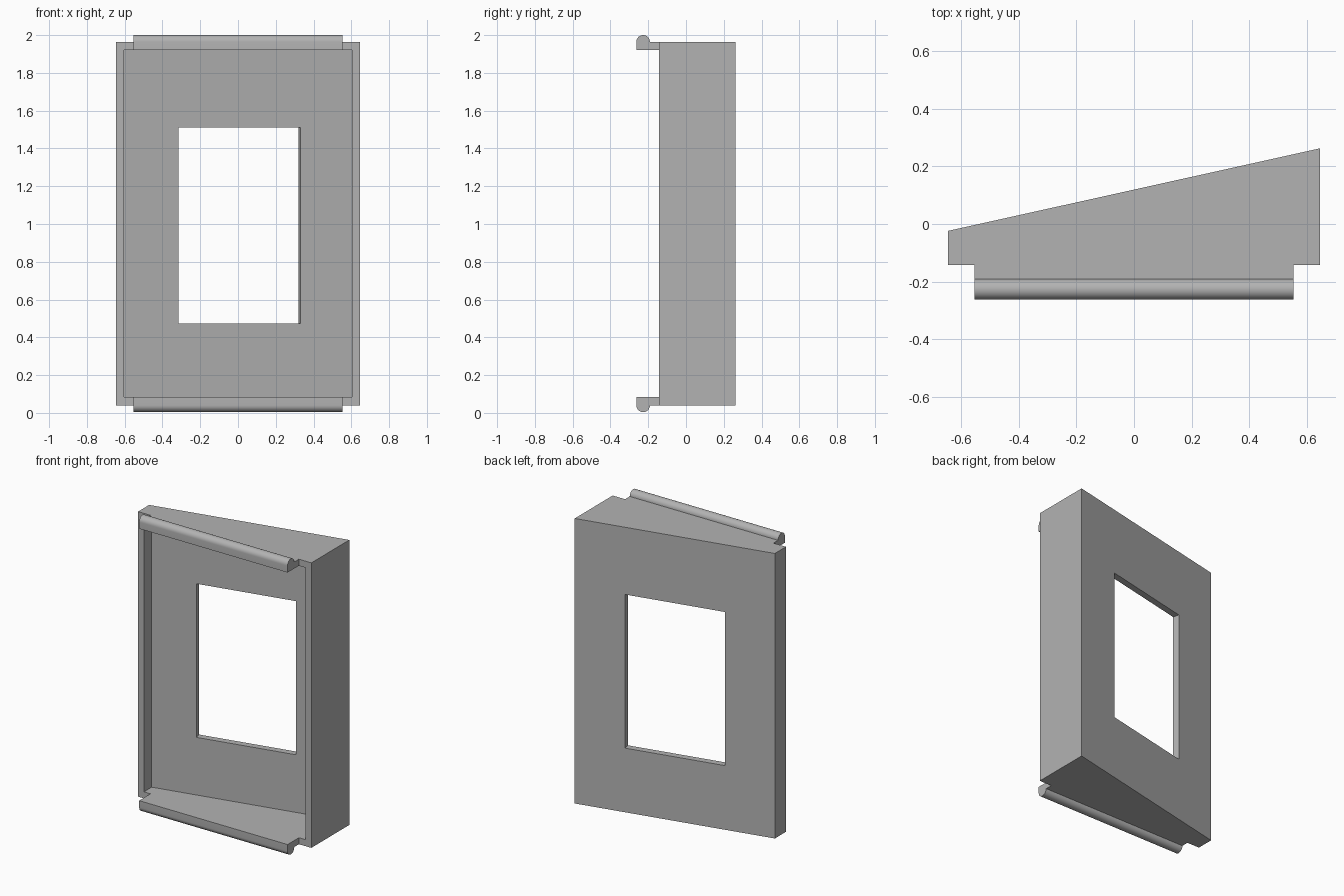
import bpy, bmesh, math
from mathutils import Matrix, Vector

cube = bpy.data.objects.get("Cube")
if cube:
    bpy.data.objects.remove(cube)

HALF_W, WALL = 0.647, 0.044
FRONT, BACK_R, BACK_L = -0.142, -0.024, 0.263
BOTTOM, TOP = 0.04, 1.964
CLIP_HALF, CLIP_FRONT, RADIUS = 0.554, -0.263, 0.036
SLOPE = (BACK_L - BACK_R) / (2 * HALF_W)
ANGLE = math.atan(SLOPE)

grey = bpy.data.materials.new("plain_grey")
grey.use_nodes = True
colour = (0.45, 0.45, 0.45, 1)
grey.diffuse_color = colour
grey.node_tree.nodes["Principled BSDF"].inputs["Base Color"].default_value = colour


def prism(name, points, direction):
    """Extrude a closed outline of 3D points along a direction."""
    bm = bmesh.new()
    face = bm.faces.new([bm.verts.new(p) for p in points])
    ext = bmesh.ops.extrude_face_region(bm, geom=[face])
    moved = [v for v in ext["geom"] if isinstance(v, bmesh.types.BMVert)]
    bmesh.ops.translate(bm, verts=moved, vec=direction)
    bmesh.ops.recalc_face_normals(bm, faces=bm.faces)
    mesh = bpy.data.meshes.new(name)
    bm.to_mesh(mesh)
    bm.free()
    mesh.materials.append(grey)
    obj = bpy.data.objects.new(name, mesh)
    bpy.context.collection.objects.link(obj)
    return obj


def back_y(x, inset=0.0):
    """Depth of the slanted back at x, moved inwards by a wall thickness."""
    return (BACK_R + BACK_L) / 2 + SLOPE * x - inset / math.cos(ANGLE)


def wedge(name, half, front, inset, low, high):
    outline = [(-half, front, low), (half, front, low),
               (half, back_y(half, inset), low), (-half, back_y(-half, inset), low)]
    return prism(name, outline, (0, 0, high - low))


def cut(target, cutter):
    cutter.hide_render = True
    mod = target.modifiers.new("cut", "BOOLEAN")
    mod.operation, mod.solver, mod.object = "DIFFERENCE", "EXACT", cutter
    bpy.context.view_layer.objects.active = target
    bpy.ops.object.modifier_apply(modifier=mod.name)
    bpy.data.objects.remove(cutter)


# Hollow wedge-shaped housing, open at the front
housing = wedge("housing", HALF_W, FRONT, 0, BOTTOM, TOP)
cut(housing, wedge("cavity_cutter", HALF_W - WALL, FRONT - 0.1, WALL,
                   BOTTOM + WALL, TOP - WALL))

# Window cut square to the slanted back wall
inner_y = back_y(0, WALL)
turn = Matrix.Rotation(ANGLE, 3, "Z")
along, through = turn @ Vector((1, 0, 0)), turn @ Vector((0, 1, 0))
origin = Vector((0, inner_y, 0))
window = [origin + along * (x / math.cos(ANGLE)) - through * 0.03 + Vector((0, 0, z))
          for x, z in ((-0.315, 0.473), (0.33, 0.473), (0.33, 1.51), (-0.315, 1.51))]
cut(housing, prism("window_cutter", window, through * 0.15))

# Round-topped clip rails, the lower one mirrored from the upper one
hook_y = CLIP_FRONT + RADIUS
profile = [(FRONT, TOP - WALL), (FRONT, TOP)]
profile += [(hook_y + RADIUS * math.cos(a), TOP + RADIUS * math.sin(a))
            for a in (math.pi * i / 16 for i in range(17))]
profile.append((CLIP_FRONT, TOP - WALL))
for name, flip in (("upper_clip", False), ("lower_clip", True)):
    outline = [(-CLIP_HALF, y, BOTTOM + TOP - z if flip else z) for y, z in profile]
    clip = prism(name, outline, (2 * CLIP_HALF, 0, 0))
    bpy.ops.object.select_all(action="DESELECT")
    clip.select_set(True)
    bpy.context.view_layer.objects.active = clip
    bpy.ops.object.shade_smooth_by_angle(angle=math.radians(30))
